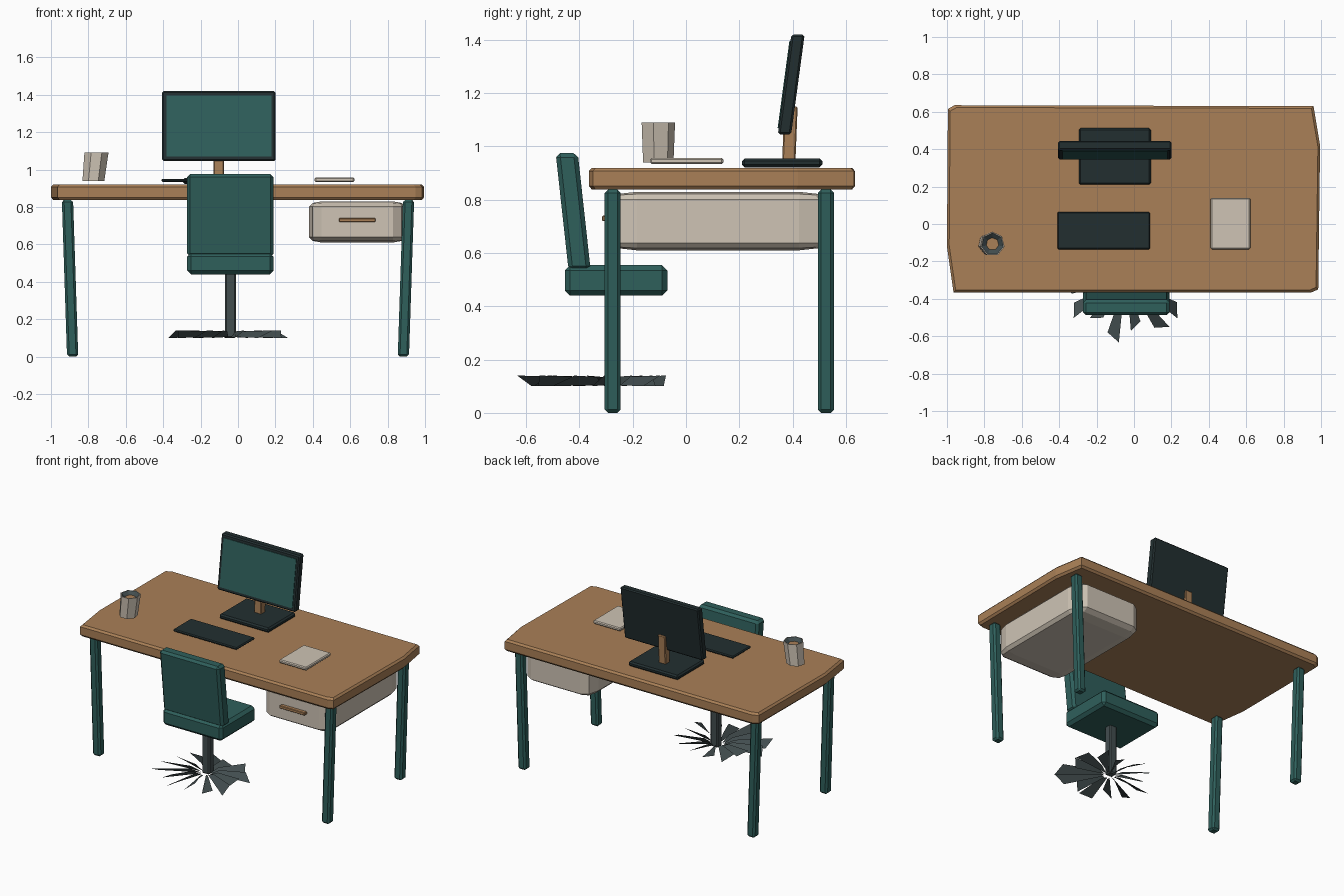
import bpy, bmesh, math, random
from mathutils import Vector

if "Cube" in bpy.data.objects:
    bpy.data.objects.remove(bpy.data.objects["Cube"])

random.seed(4)


def material(name, rgb):
    m = bpy.data.materials.new(name)
    m.diffuse_color = (*rgb, 1)
    m.use_nodes = True
    m.node_tree.nodes["Principled BSDF"].inputs["Base Color"].default_value = m.diffuse_color
    return m


WOOD = material("warm wood", (0.40, 0.215, 0.095))
TEAL = material("deep teal", (0.028, 0.115, 0.105))
DARK = material("charcoal", (0.016, 0.028, 0.03))
SLATE = material("slate grey", (0.055, 0.075, 0.078))
CREAM = material("cream", (0.62, 0.55, 0.46))


def finish(name, bm, *mats):
    bmesh.ops.recalc_face_normals(bm, faces=bm.faces)
    me = bpy.data.meshes.new(name)
    bm.to_mesh(me)
    bm.free()
    for m in mats:
        me.materials.append(m)
    ob = bpy.data.objects.new(name, me)
    bpy.context.collection.objects.link(ob)
    return ob


def lean_verts(bm, lean, zmid):
    for v in bm.verts:
        v.co.x += lean[0] * (v.co.z - zmid)
        v.co.y += lean[1] * (v.co.z - zmid)


def box(name, lo, hi, mat, bevel=0.0, lean=(0, 0), relative=False, segments=1):
    """Bevelled box between two corners; a relative bevel stretches with the box."""
    lo, hi = Vector(lo), Vector(hi)
    size, mid = hi - lo, (lo + hi) / 2
    bm = bmesh.new()
    bmesh.ops.create_cube(bm, size=1)

    def bevel_all():
        if bevel:
            bmesh.ops.bevel(bm, geom=bm.edges[:], offset=bevel, segments=segments,
                            profile=0.5, affect='EDGES', clamp_overlap=True)
    if relative:
        bevel_all()
    bmesh.ops.scale(bm, vec=size, verts=bm.verts)
    if not relative:
        bevel_all()
    bmesh.ops.translate(bm, vec=mid, verts=bm.verts)
    lean_verts(bm, lean, mid.z)
    return finish(name, bm, mat)


# Desk top: slightly irregular outline with chamfered rims
outline = [(-0.995, 0.615), (-0.96, 0.635), (0.96, 0.63), (0.995, 0.42),
           (0.985, -0.35), (0.95, -0.365), (-0.965, -0.365), (-1.0, -0.12)]
bm = bmesh.new()
rings = []
for z, inset in ((0.838, 0.012), (0.852, 0), (0.907, 0), (0.92, 0.012)):
    rings.append([bm.verts.new((x * (1 - inset), 0.13 + (y - 0.13) * (1 - 2 * inset), z))
                  for x, y in outline])
for a, b in zip(rings, rings[1:]):
    for i in range(len(a)):
        j = (i + 1) % len(a)
        bm.faces.new((a[i], a[j], b[j], b[i]))
bm.faces.new(rings[0])
bm.faces.new(rings[-1])
finish("desk_top", bm, WOOD)

# Four legs, leaning in toward the floor
for side, sx in (("left", -1), ("right", 1)):
    for end, y in (("front", -0.275), ("back", 0.525)):
        x = 0.898 * sx
        box(f"{end}_{side}_leg", (x - 0.03, y - 0.03, 0), (x + 0.03, y + 0.03, 0.838),
            TEAL, 0.012, lean=(0.033 * sx, 0))

# Drawer and its pull
box("drawer", (0.38, -0.29, 0.61), (0.895, 0.53, 0.83), CREAM, 0.13, relative=True, segments=2)
box("drawer_handle", (0.54, -0.315, 0.72), (0.735, -0.285, 0.74), WOOD, 0.003)

# Monitor, tilted back on its stand
TILT = (0, 0.135)
box("monitor_case", (-0.405, 0.37, 1.045), (0.2, 0.42, 1.42), DARK, 0.008, lean=TILT)
box("monitor_screen", (-0.383, 0.366, 1.069), (0.178, 0.372, 1.396), TEAL, lean=TILT)
box("monitor_post", (-0.13, 0.365, 0.945), (-0.075, 0.415, 1.15), WOOD, 0.005, lean=(0, 0.04))
box("monitor_base", (-0.295, 0.21, 0.922), (0.09, 0.512, 0.955), DARK, 0.01)

# Desk items
box("keyboard", (-0.41, -0.135, 0.934), (0.085, 0.065, 0.95), DARK, 0.006)
box("notebook", (0.41, -0.135, 0.934), (0.622, 0.14, 0.957), CREAM, 0.006)

# Cup with a dark, jagged rim and a small opening
bm = bmesh.new()
bmesh.ops.create_cone(bm, cap_ends=True, segments=7, radius1=0.06, radius2=0.066, depth=0.15)
bmesh.ops.translate(bm, vec=(-0.765, -0.107, 1.015), verts=bm.verts)
lean_verts(bm, (0.11, 0), 1.015)
top = max(bm.faces, key=lambda f: f.calc_center_median().z)
bmesh.ops.inset_region(bm, faces=[top], thickness=0.006)
rim = bmesh.ops.inset_region(bm, faces=[top], thickness=0.026, depth=-0.02)["faces"]
for f in rim:
    f.material_index = 1
top.material_index = 2
finish("cup", bm, CREAM, SLATE, WOOD)

# Chair: seat, reclined back and column
box("chair_seat", (-0.272, -0.455, 0.44), (0.19, -0.07, 0.555), TEAL, 0.02)
box("chair_back", (-0.272, -0.465, 0.535), (0.19, -0.382, 0.975), TEAL, 0.016, lean=(0, -0.11))
box("chair_column", (-0.07, -0.302, 0.1), (-0.012, -0.248, 0.45), SLATE, 0.008)

# Chair base: splayed, twisted vanes around the column
bm = bmesh.new()
hub, centre = Vector((-0.042, -0.29)), Vector((-0.045, -0.345))
COUNT = 14
for i in range(COUNT):
    a = math.tau * (i + 0.5) / COUNT - math.pi / 2
    w = 0.13 + random.uniform(-0.02, 0.03)
    r = 1.0 if i % 3 else 0.82
    skew = 1 if i % 2 else -1
    corners = []
    for ang, rad, z in ((a - w, r - 0.12 * (skew > 0), 0.10), (a + w, r - 0.12 * (skew < 0), 0.14),
                        (a + w * 0.7, 0.3, 0.135), (a - w * 0.7, 0.1, 0.105)):
        rim_pt = centre + Vector((0.33 * math.cos(ang), 0.29 * math.sin(ang)))
        p = hub.lerp(rim_pt, rad)
        corners.append(bm.verts.new((p.x, p.y, z)))
    bm.faces.new(corners)
finish("chair_base", bm, SLATE)
